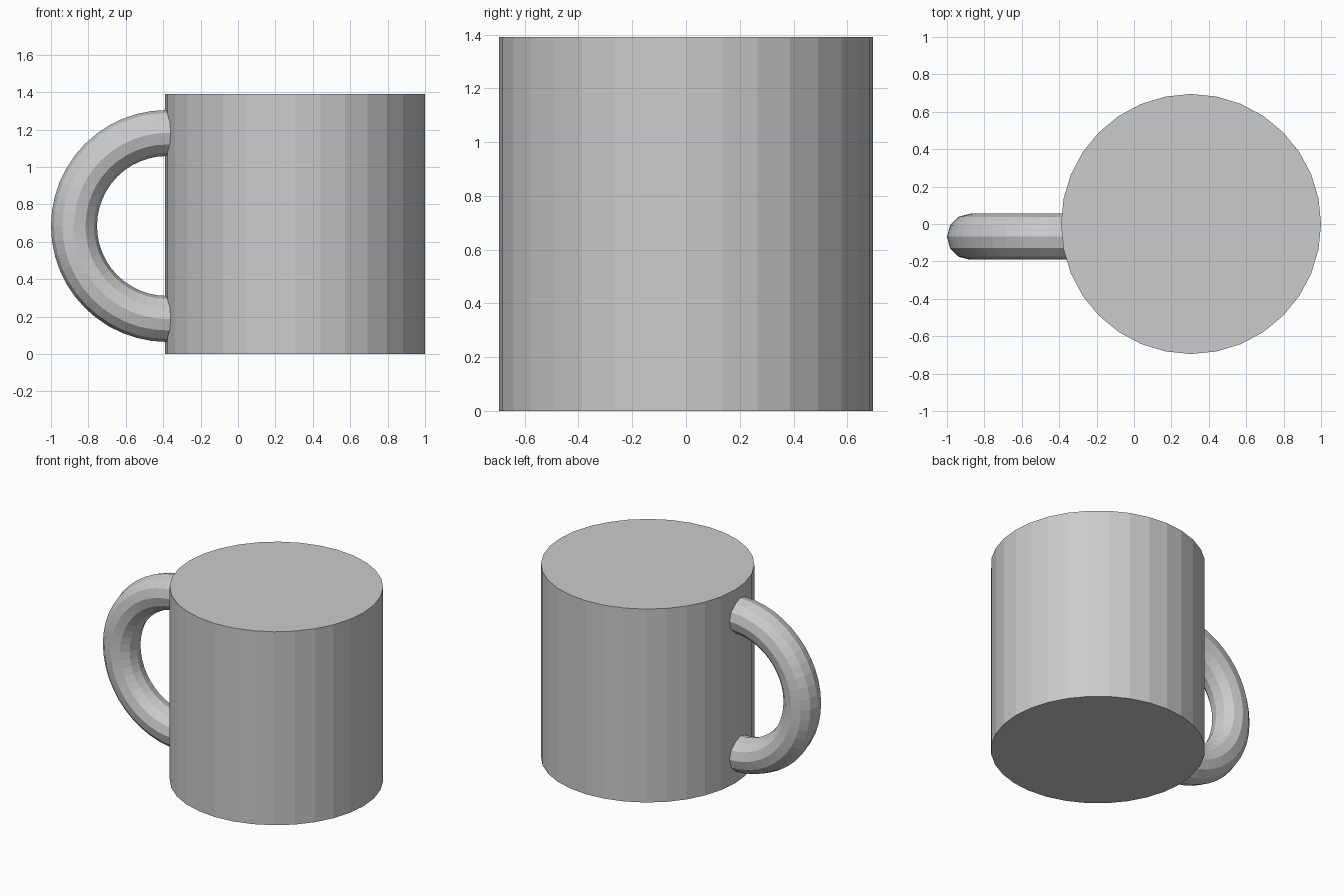
import bpy
from math import pi

default = bpy.data.objects.get("Cube")
if default:
    bpy.data.objects.remove(default, do_unlink=True)

RADIUS = 0.695
HEIGHT = 2 * RADIUS
BODY_X = 1 - RADIUS

# Solid faceted mug body
bpy.ops.mesh.primitive_cylinder_add(
    vertices=32, radius=RADIUS, depth=HEIGHT, location=(BODY_X, 0, HEIGHT / 2))
bpy.context.object.name = "mug_body"

# Ring handle, half sunk into the body and slightly off centre
bpy.ops.mesh.primitive_torus_add(
    major_segments=48, minor_segments=12, major_radius=0.497, minor_radius=0.123,
    location=(-0.38, -0.068, 0.685), rotation=(pi / 2, 0, 0))
bpy.context.object.name = "handle"

# Flat facets on both parts
for name in ("mug_body", "handle"):
    bpy.data.objects[name].data.shade_flat()
